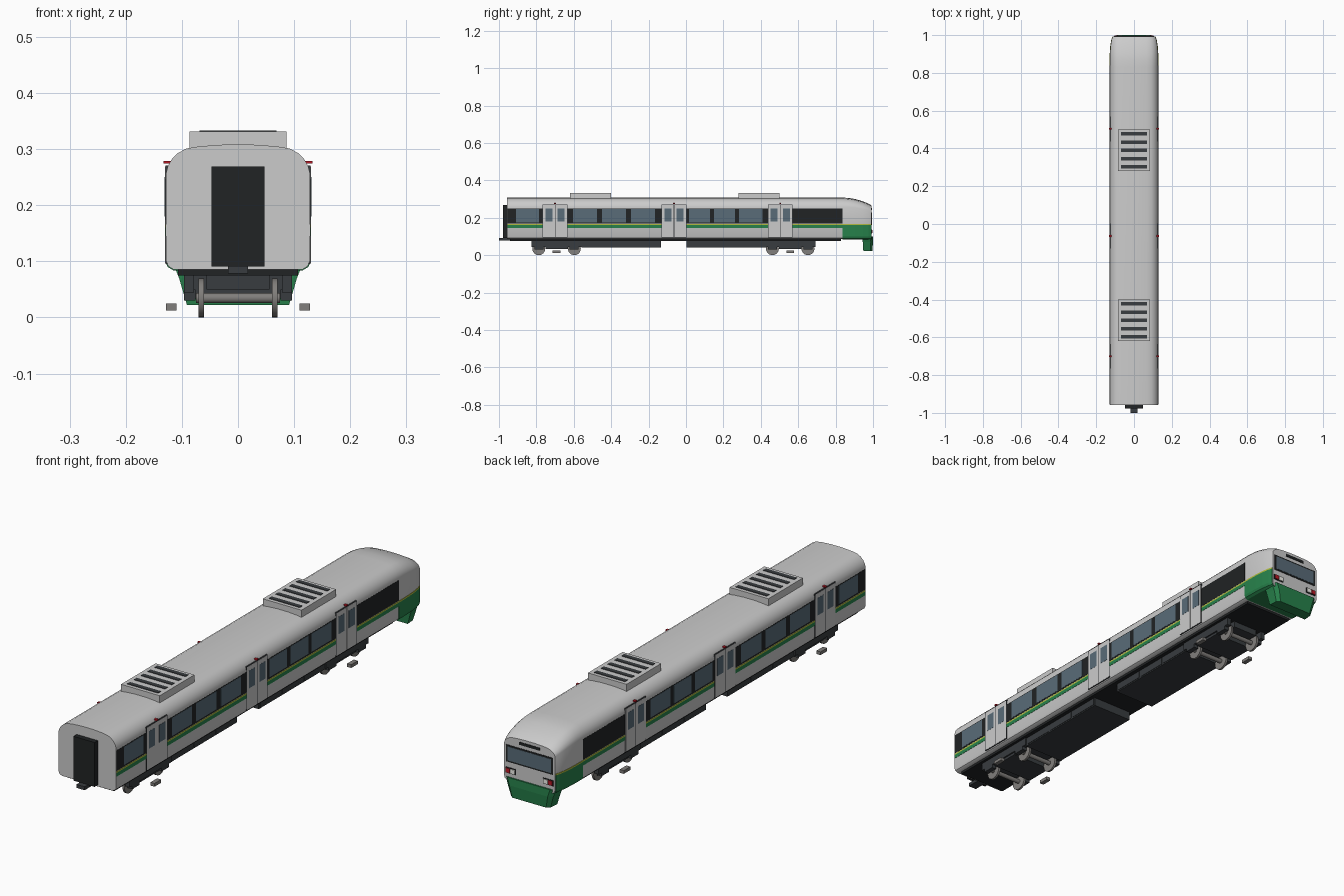
import bpy, bmesh, math
from mathutils import Matrix, Vector


def mat(name, r, g, b):
    m = bpy.data.materials.new(name)
    m.diffuse_color = (r, g, b, 1)
    return m


SILVER = mat("silver", 0.72, 0.73, 0.73)
BLACK = mat("black", 0.015, 0.017, 0.018)
DARK = mat("dark_grey", 0.04, 0.045, 0.05)
GLASS = mat("glass", 0.10, 0.15, 0.19)
GREEN = mat("green", 0.02, 0.22, 0.07)
LIME = mat("lime", 0.45, 0.5, 0.05)
DOOR = mat("door_grey", 0.62, 0.64, 0.65)
STEEL = mat("steel", 0.22, 0.21, 0.2)
RED = mat("red", 0.5, 0.01, 0.02)
WHITE = mat("lamp_white", 0.9, 0.9, 0.85)


def finish(name, bm, material):
    bmesh.ops.recalc_face_normals(bm, faces=bm.faces)
    me = bpy.data.meshes.new(name)
    bm.to_mesh(me)
    bm.free()
    ob = bpy.data.objects.new(name, me)
    bpy.context.collection.objects.link(ob)
    me.materials.append(material)
    return ob


def boxes(name, material, spans, mirror=False):
    """One object of boxes, each given as x0, x1, y0, y1, z0, z1."""
    bm = bmesh.new()
    for x0, x1, y0, y1, z0, z1 in spans:
        for s in ((1, -1) if mirror else (1,)):
            m = Matrix.Translation((s * (x0 + x1) / 2, (y0 + y1) / 2, (z0 + z1) / 2))
            m = m @ Matrix.Diagonal((x1 - x0, y1 - y0, z1 - z0, 1))
            bmesh.ops.create_cube(bm, size=1, matrix=m)
    return finish(name, bm, material)


def loft(name, material, rings):
    bm = bmesh.new()
    rows = [[bm.verts.new(p) for p in ring] for ring in rings]
    n = len(rows[0])
    for a, b in zip(rows, rows[1:]):
        for i in range(n):
            bm.faces.new((a[i], a[(i + 1) % n], b[(i + 1) % n], b[i]))
    bm.faces.new(rows[0])
    bm.faces.new(rows[-1])
    return finish(name, bm, material)


def smooth(ob):
    bpy.ops.object.select_all(action='DESELECT')
    ob.select_set(True)
    bpy.context.view_layer.objects.active = ob
    bpy.ops.object.shade_smooth_by_angle(angle=math.radians(32))


# Body shell: half section lofted along the car, drooping and narrowing at the cab
HALF = [(0.114, 0.085), (0.124, 0.091), (0.128, 0.100), (0.128, 0.258), (0.125, 0.270),
        (0.118, 0.282), (0.107, 0.293), (0.092, 0.301), (0.068, 0.305), (0.025, 0.308)]
STATIONS = [(-0.957, 0.128, 0.308), (0.83, 0.128, 0.308), (0.87, 0.128, 0.306), (0.905, 0.127, 0.300),
            (0.945, 0.124, 0.288), (0.975, 0.119, 0.276), (0.993, 0.113, 0.265)]


def section(y, hw, top, half, grow=0.0):
    pts = []
    for x, z in half:
        if z > 0.2:
            z = 0.2 + (z - 0.2) * (top - 0.2) / 0.108
        pts.append((x * hw / 0.128 + grow, y, z))
    return pts + [(-x, yy, z) for x, yy, z in reversed(pts)]


smooth(loft("body_shell", SILVER, [section(*s, HALF) for s in STATIONS]))

# Green cab flanks with a lime line above
cab = [(0.838, 0.128, 0.308)] + STATIONS[2:-1] + [(0.991, 0.1135, 0.265)]
flank = [(0.114, 0.084), (0.124, 0.090), (0.128, 0.100), (0.128, 0.160)]
line = [(0.128, 0.160), (0.128, 0.166)]
loft("cab_green_flank", GREEN, [section(*s, flank, 0.0015) for s in cab])
loft("cab_lime_line", LIME, [section(*s, line, 0.0015) for s in cab])

# Front skirt under the cab
loft("cab_skirt", GREEN, [
    [(-0.117, 0.945, 0.100), (0.117, 0.945, 0.100), (0.113, 0.985, 0.100), (0.095, 0.999, 0.100),
     (-0.095, 0.999, 0.100), (-0.113, 0.985, 0.100)],
    [(-0.105, 0.945, 0.070), (0.105, 0.945, 0.070), (0.102, 0.988, 0.070), (0.085, 1.0, 0.070),
     (-0.085, 1.0, 0.070), (-0.102, 0.988, 0.070)],
    [(-0.091, 0.948, 0.022), (0.091, 0.948, 0.022), (0.088, 0.985, 0.022), (0.075, 0.996, 0.022),
     (-0.075, 0.996, 0.022), (-0.088, 0.985, 0.022)]])

# Cab face: windscreen, sign slot and lamps
boxes("windscreen_surround", BLACK, [(-0.104, 0.104, 0.985, 0.9945, 0.160, 0.228)])
boxes("windscreen", GLASS, [(-0.096, 0.096, 0.985, 0.9955, 0.166, 0.222)])
boxes("sign_slot", BLACK, [(-0.045, 0.045, 0.985, 0.995, 0.242, 0.253)])
boxes("lamp_housing", BLACK, [(0.060, 0.106, 0.985, 0.995, 0.115, 0.138)], True)
boxes("headlamp", WHITE, [(0.063, 0.083, 0.985, 0.998, 0.118, 0.135)], True)
boxes("tail_lamp", RED, [(0.085, 0.104, 0.985, 0.998, 0.118, 0.135)], True)

# Side bands and windows
boxes("window_band", BLACK, [(0.12, 0.1287, -0.955, 0.838, 0.168, 0.250)], True)
wins = [(-0.909, -0.786), (-0.604, -0.476), (-0.45, -0.32), (-0.294, -0.166),
        (0.016, 0.128), (0.150, 0.262), (0.283, 0.41)]
boxes("side_window", GLASS, [(0.12, 0.1293, a, b, 0.174, 0.247) for a, b in wins], True)
boxes("green_stripe", GREEN, [(0.12, 0.1290, -0.955, 0.838, 0.145, 0.160)], True)
boxes("lime_stripe", LIME, [(0.12, 0.1290, -0.955, 0.838, 0.160, 0.166)], True)

# Double doors with leaf windows and indicator lamps
leaves, panes, lamps, frames = [], [], [], []
for c in (-0.700, -0.064, 0.504):
    frames.append((0.115, 0.1294, c - 0.066, c + 0.066, 0.095, 0.271))
    lamps.append((0.120, 0.1325, c - 0.005, c + 0.005, 0.274, 0.279))
    for s in (-1, 1):
        m = c + s * 0.0325
        leaves.append((0.115, 0.1300, m - 0.031, m + 0.031, 0.097, 0.269))
        panes.append((0.115, 0.1306, m - 0.019, m + 0.019, 0.180, 0.250))
boxes("door_frame", DARK, frames, True)
boxes("door_leaf", DOOR, leaves, True)
boxes("door_window", GLASS, panes, True)
boxes("door_lamp", RED, lamps, True)

# Roof air conditioners with slats
for yc in (-0.51, 0.39):
    boxes("roof_unit", SILVER, [(-0.086, 0.086, yc - 0.11, yc + 0.11, 0.298, 0.331)])
    boxes("roof_unit_slats", DARK, [(-0.069, 0.069, yc + i * 0.0435 - 0.009, yc + i * 0.0435 + 0.009,
                                     0.325, 0.333) for i in range(-2, 3)])

# Gangway and coupler at the plain end
boxes("gangway", BLACK, [(-0.047, 0.047, -0.978, -0.95, 0.091, 0.269)])
boxes("coupler", DARK, [(-0.018, 0.018, -1.0, -0.93, 0.078, 0.092)])

# Underframe and equipment boxes
boxes("underframe", BLACK, [(-0.107, 0.107, -0.94, 0.83, 0.075, 0.087)])
boxes("equipment_box", DARK, [(-0.09, 0.09, -0.56, -0.135, 0.040, 0.078),
                              (-0.09, 0.09, 0.003, 0.43, 0.040, 0.078)])
boxes("equipment_panel", DARK, [(0.085, 0.092, a, a + 0.13, 0.045, 0.074)
                                for a in (-0.55, -0.41, -0.27, 0.01, 0.15, 0.29)], True)

# Bogies: frame, axle boxes, wheelsets and outboard sensor blocks
for yc in (-0.692, 0.557):
    boxes("bogie_frame", DARK, [(-0.09, 0.09, yc - 0.06, yc + 0.06, 0.034, 0.076),
                                (-0.056, 0.056, yc - 0.13, yc + 0.13, 0.050, 0.076)])
    boxes("bogie_side", DARK, [(0.078, 0.096, yc - 0.135, yc + 0.135, 0.044, 0.076),
                               (0.076, 0.096, yc - 0.118, yc - 0.07, 0.030, 0.050),
                               (0.076, 0.096, yc + 0.07, yc + 0.118, 0.030, 0.050)], True)
    boxes("rail_block", STEEL, [(0.110, 0.128, yc - 0.021, yc + 0.021, 0.012, 0.025)], True)
    bm = bmesh.new()
    for s in (-1, 1):
        for x, r, d in ((-0.0655, 0.0345, 0.009), (0.0655, 0.0345, 0.009), (0, 0.009, 0.15)):
            m = Matrix.Translation(Vector((x, yc + s * 0.095, 0.0345))) @ Matrix.Rotation(math.pi / 2, 4, 'Y')
            bmesh.ops.create_cone(bm, cap_ends=True, segments=24, radius1=r, radius2=r, depth=d, matrix=m)
    smooth(finish("wheelsets", bm, STEEL))
